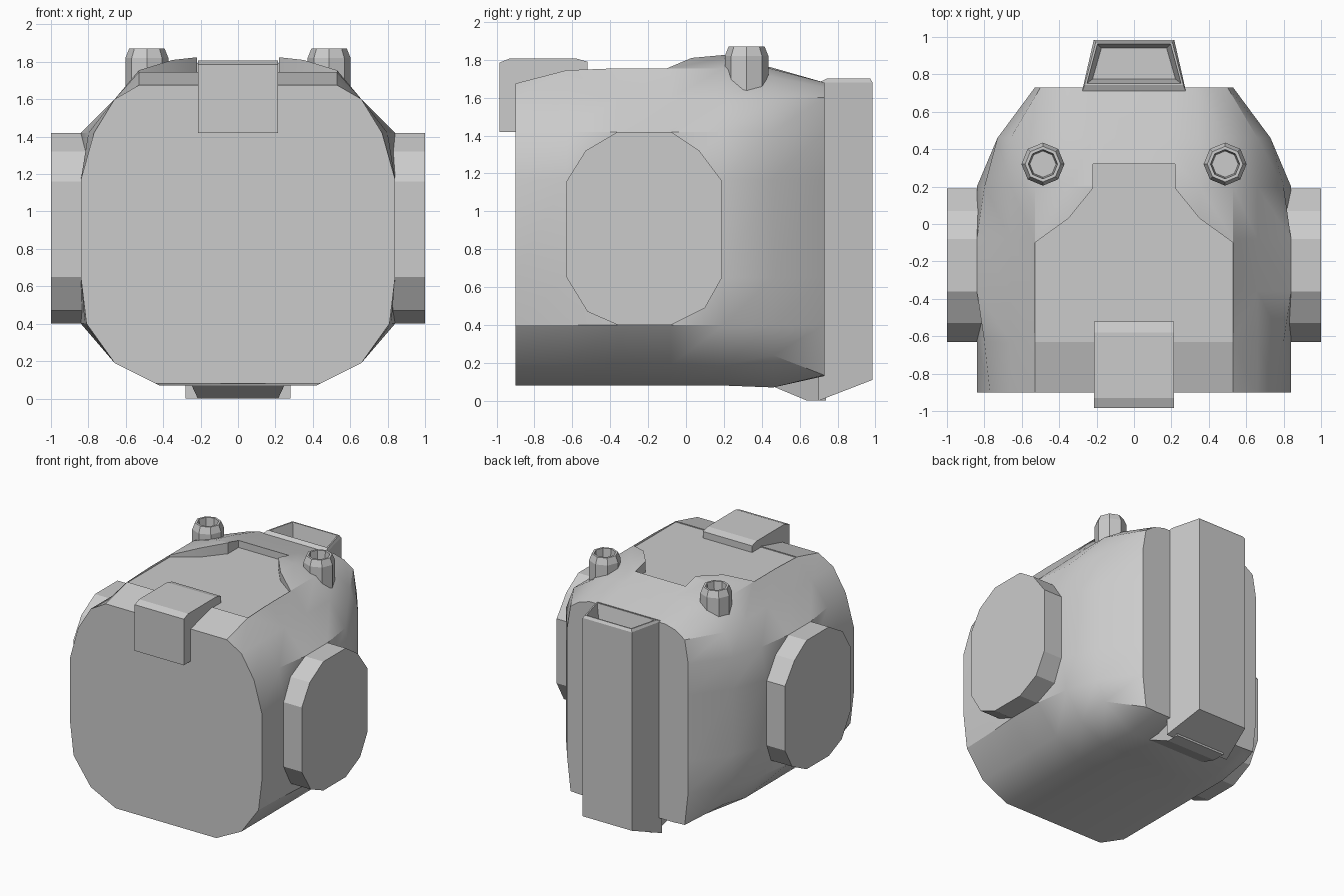
import bpy, bmesh, math

if "Cube" in bpy.data.objects:
    bpy.data.objects.remove(bpy.data.objects["Cube"])


def make(name, rings):
    """Skin a stack of equal-length vertex rings and cap both ends."""
    bm = bmesh.new()
    loops = [[bm.verts.new(p) for p in r] for r in rings]
    n = len(rings[0])
    for a, b in zip(loops, loops[1:]):
        for i in range(n):
            j = (i + 1) % n
            bm.faces.new((a[i], a[j], b[j], b[i]))
    bm.faces.new(loops[0][::-1])
    bm.faces.new(loops[-1])
    bmesh.ops.recalc_face_normals(bm, faces=bm.faces)
    me = bpy.data.meshes.new(name)
    bm.to_mesh(me)
    bm.free()
    ob = bpy.data.objects.new(name, me)
    bpy.context.collection.objects.link(ob)
    return ob


def mirrored(half):
    """Close a half outline (x >= 0, bottom to top) across x = 0."""
    return half + [(-x, z) for x, z in reversed(half) if x > 0]


def smooth(ob, deg=30):
    bpy.ops.object.select_all(action='DESELECT')
    bpy.context.view_layer.objects.active = ob
    ob.select_set(True)
    bpy.ops.object.shade_smooth_by_angle(angle=math.radians(deg))


# Body: cross-sections from front to back; widths at z levels
def section(y, low, side, top):
    half = [(0, low[0][1])] + low + side + top + [(0, top[-1][1])]
    return [(x, y, z) for x, z in mirrored(half)]


LOW = [(.44, .08), (.66, .19)]
TOP = [(.66, 1.6), (.53, 1.755), (.35, 1.81), (.215, 1.825)]


def side(corner_low, mid, corner_top):
    return [(corner_low, .4), (mid, .65), (mid, 1.17), (corner_top, 1.42)]


front_top = [(.66, 1.6), (.53, 1.675), (.35, 1.675), (.215, 1.675)]
step_top = [(.66, 1.6), (.53, 1.745), (.35, 1.745), (.215, 1.745)]
body = make("body", [
    section(-.9, LOW, side(.81, .84, .77), front_top),
    section(-.63, LOW, side(.82, .84, .80), step_top),
    section(-.36, LOW, side(.84, .84, .84), TOP),
    section(-.08, LOW, side(.84, .84, .84), TOP),
    section(.2, LOW, side(.80, .84, .80), TOP),
    section(.46, [(.42, .07), (.66, .24)], side(.73, .73, .73),
            [(.66, 1.6), (.49, 1.71), (.35, 1.75), (.215, 1.757)]),
    section(.73, [(.40, .13), (.50, .135)], side(.53, .53, .53),
            [(.50, 1.6), (.42, 1.655), (.33, 1.68), (.215, 1.68)]),
])

# Sunken top panel cut into the body
half = [(.53, -.63), (.53, -.1), (.35, .03), (.22, .19), (.22, .32)]
outline = half + [(-x, y) for x, y in reversed(half)]
cutter = make("panel_cutter", [[(x, y, z) for x, y in outline] for z in (1.738, 2.1)])
cutter.hide_render = True
mod = body.modifiers.new("panel", 'BOOLEAN')
mod.operation, mod.object, mod.solver = 'DIFFERENCE', cutter, 'EXACT'
bpy.context.view_layer.objects.active = body
bpy.ops.object.modifier_apply(modifier=mod.name)
bpy.data.objects.remove(cutter)
smooth(body)

# Side discs and top pegs, one per side
disc = [(-.63, .65), (-.63, 1.16), (-.53, 1.32), (-.36, 1.42), (-.08, 1.42), (.07, 1.32),
        (.19, 1.16), (.19, .65), (.10, .49), (-.08, .4), (-.36, .4), (-.52, .47)]
for s, label in ((1, "right"), (-1, "left")):
    make(label + "_side_disc", [[(s * x, y, z) for y, z in disc] for x in (.78, 1.0)])
    peg = make(label + "_top_peg", [
        [(s * .487 + r * math.cos(i * math.pi / 4), .32 + r * math.sin(i * math.pi / 4), z)
         for i in range(8)]
        for r, z in ((.115, 1.6), (.115, 1.82), (.095, 1.87), (.078, 1.87), (.07, 1.78))])

# Front clip folded over the top edge
clip = [(-.985, 1.42), (-.985, 1.785), (-.93, 1.807), (-.58, 1.807), (-.52, 1.79),
        (-.52, 1.735), (-.63, 1.735), (-.89, 1.66), (-.89, 1.42)]
make("front_clip", [[(x, y, z) for y, z in clip] for x in (-.215, .215)])


# Back post: tapered column with a shallow sunken top
def trapezoid(inset, z_in, z_out):
    yo, yi = .985 - inset, .70 + (inset + .03 if inset else 0)
    wo, wi = .215 - inset * .9, .28 - inset * 1.3
    return [(wi, yi, z_in), (wo, yo, z_out), (-wo, yo, z_out), (-wi, yi, z_in)]


make("back_post", [trapezoid(0, .0, .11), trapezoid(0, 1.68, 1.68),
                   trapezoid(.012, 1.7, 1.7), trapezoid(.022, 1.7, 1.7),
                   trapezoid(.045, 1.58, 1.58)])

# Foot of the post reaching under the body
foot = [(.46, .075, .25), (.64, 0, .215), (.74, 0, .215), (.74, .2, .27), (.46, .2, .26)]
make("post_foot", [[(s * w, y, z) for y, z, w in foot] for s in (-1, 1)])
